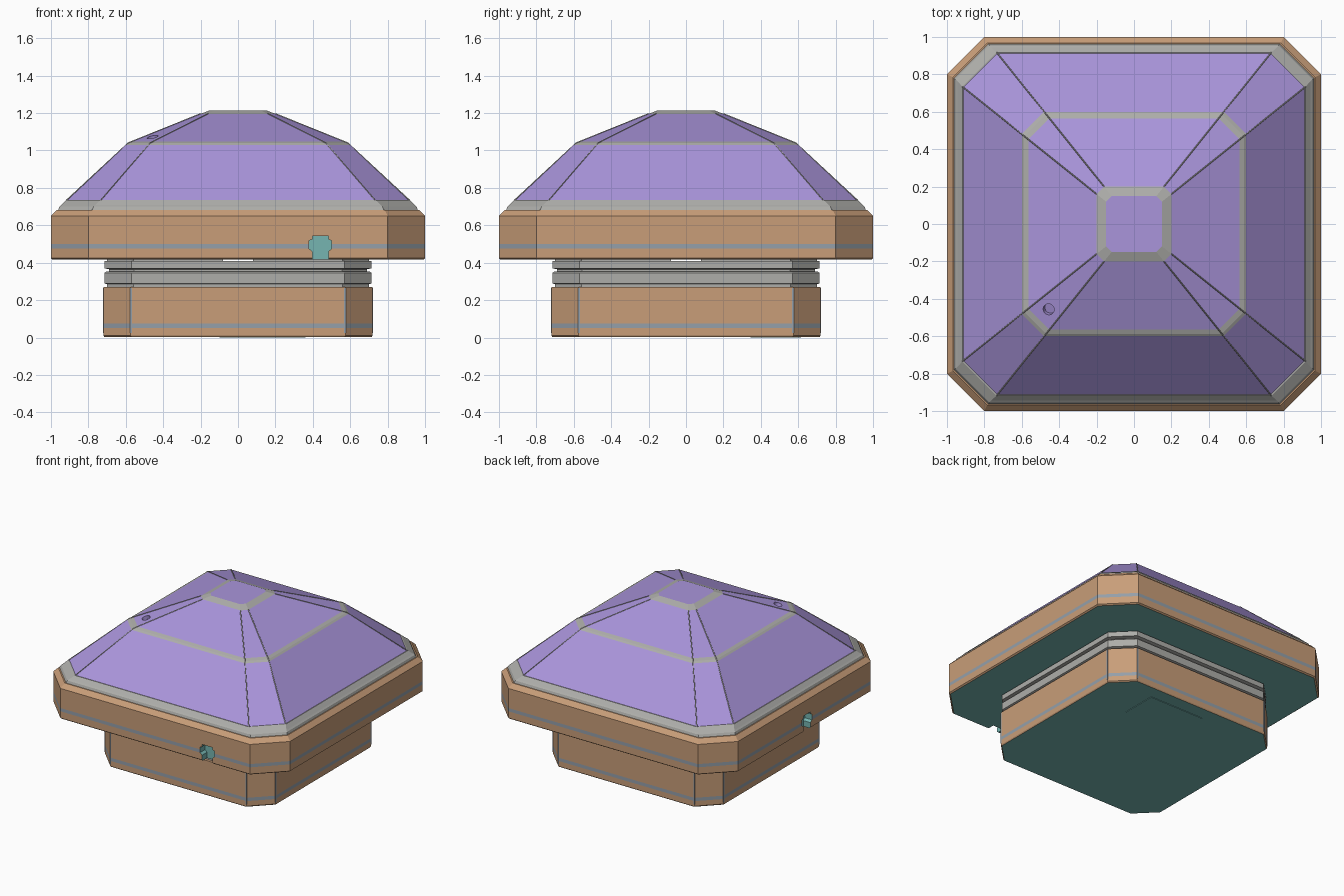
import bpy, bmesh
from math import pi
from mathutils import Matrix, Vector

if "Cube" in bpy.data.objects:
    bpy.data.objects.remove(bpy.data.objects["Cube"])


def material(name, rgb):
    m = bpy.data.materials.new(name)
    m.diffuse_color = (*rgb, 1)
    m.use_nodes = True
    m.node_tree.nodes["Principled BSDF"].inputs["Base Color"].default_value = m.diffuse_color
    return m


TAN = material("tan", (0.58, 0.34, 0.19))
PURPLE = material("purple", (0.40, 0.30, 0.71))
TEAL = material("teal", (0.18, 0.46, 0.44))
STRIPE = material("blue_grey", (0.30, 0.35, 0.40))
GREY = material("grey", (0.42, 0.42, 0.40))
MATS = [TAN, PURPLE, TEAL, STRIPE, GREY]


def finish(name, bm, mats):
    bmesh.ops.recalc_face_normals(bm, faces=bm.faces)
    me = bpy.data.meshes.new(name)
    bm.to_mesh(me)
    bm.free()
    for m in mats:
        me.materials.append(m)
    ob = bpy.data.objects.new(name, me)
    bpy.context.collection.objects.link(ob)
    return ob


def ring(h, f, z):
    """Square of half width h with corners cut back to f."""
    return [Vector((x, y, z)) for x, y in
            ((f, -h), (h, -f), (h, f), (f, h), (-f, h), (-h, f), (-h, -f), (-f, -h))]


def loft(name, rows, bands, bottom, top):
    """Stack chamfered squares; bands gives the material of each step."""
    bm = bmesh.new()
    loops = [[bm.verts.new(p) for p in ring(*r)] for r in rows]
    for lo, hi, m in zip(loops, loops[1:], bands):
        for i in range(8):
            j = (i + 1) % 8
            bm.faces.new((lo[i], lo[j], hi[j], hi[i])).material_index = MATS.index(m)
    bm.faces.new(loops[0][::-1]).material_index = MATS.index(bottom)
    bm.faces.new(loops[-1]).material_index = MATS.index(top)
    return finish(name, bm, MATS)


def box(name, size, loc, mat):
    bm = bmesh.new()
    bmesh.ops.create_cube(bm, size=1, matrix=Matrix.Translation(loc) @ Matrix.Diagonal((*size, 1)))
    return finish(name, bm, [mat])


def cut(target, cutter):
    mod = target.modifiers.new("cut", 'BOOLEAN')
    mod.operation = 'DIFFERENCE'
    mod.solver = 'EXACT'
    mod.material_mode = 'TRANSFER'
    mod.object = cutter
    cutter.hide_render = True
    cutter.display_type = 'WIRE'


def port_cutter(name, side, along, half, z, turn):
    """Keyed port outline pushed into a wall, turned about z to its side."""
    outline = [(.043, -.02), (.043, .04), (.06, .055), (.06, .098), (.043, .104), (.043, .122)]
    pts = outline + [(-x, zz) for x, zz in reversed(outline)]
    bm = bmesh.new()
    face = bm.faces.new([bm.verts.new((along + x, -half - 0.03, z + zz)) for x, zz in pts])
    ext = bmesh.ops.extrude_face_region(bm, geom=[face])
    bmesh.ops.translate(bm, vec=(0, 0.09, 0),
                        verts=[v for v in ext["geom"] if isinstance(v, bmesh.types.BMVert)])
    bm.transform(Matrix.Rotation(turn, 4, 'Z'))
    return finish(name + "_" + side, bm, [TEAL])


# lower base with a painted stripe
base = loft("lower_base",
            [(.715, .57, .004), (.72, .575, .012), (.72, .575, .05), (.72, .575, .075), (.72, .575, .27)],
            [TAN, TAN, STRIPE, TAN], TEAL, TAN)
box("bottom_plate", (.46, .27, .008), (.13, .48, .004), TEAL)

# grooved neck, notched at the middle of each side
neck = loft("neck",
            [(.70, .56, .265), (.70, .56, .285), (.715, .57, .29), (.715, .57, .345), (.705, .565, .352),
             (.69, .555, .353), (.69, .555, .365), (.715, .57, .37), (.715, .57, .408), (.70, .56, .41),
             (.70, .56, .425)],
            [GREY] * 10, GREY, GREY)
for nm, size in (("x", (1.8, .16, .012)), ("y", (.16, 1.8, .012))):
    cut(neck, box("notch_cutter_" + nm, size, (0, 0, .414), TEAL))

# wide upper body with a painted stripe and bevelled top edge
body = loft("upper_body",
            [(.99, .795, .416), (1, .8, .424), (1, .8, .475), (1, .8, .50), (1, .8, .65), (.968, .785, .682)],
            [TAN, TAN, STRIPE, TAN, TAN], TEAL, TAN)

# stepped grey rim under the roof
loft("roof_rim",
     [(.962, .78, .68), (.955, .772, .70), (.945, .765, .708), (.918, .735, .735)],
     [GREY] * 3, GREY, GREY)

# two-pitch roof with grey trim bands
roof = loft("roof",
            [(.918, .735, .73), (.60, .48, 1.03), (.587, .47, 1.04), (.565, .452, 1.049),
             (.20, .16, 1.196), (.15, .12, 1.215)],
            [PURPLE, GREY, GREY, PURPLE, GREY], GREY, PURPLE)

# thin seams along the roof ridges
seams = bpy.data.curves.new("roof_seams", 'CURVE')
seams.dimensions = '3D'
seams.bevel_depth = .0035
seams.bevel_resolution = 0
for line in zip(ring(.918, .735, .733), ring(.587, .47, 1.04), ring(.20, .16, 1.196)):
    sp = seams.splines.new('POLY')
    sp.points.add(2)
    for p, co in zip(sp.points, line):
        p.co = (*co, 1)
seams.materials.append(GREY)
bpy.context.collection.objects.link(bpy.data.objects.new("roof_seams", seams))

# small round hole in the front left corner of the roof
normal = Vector((-.30, -.30, .91)).normalized()
bm = bmesh.new()
bmesh.ops.create_cone(bm, cap_ends=True, segments=20, radius1=.03, radius2=.03, depth=.06,
                      matrix=Matrix.Translation((-.457, -.457, 1.074))
                      @ normal.to_track_quat('Z', 'Y').to_matrix().to_4x4())
cut(roof, finish("roof_hole_cutter", bm, [PURPLE]))

# keyed ports: front and left of the upper body, back of the base
cut(body, port_cutter("port_cutter", "front", .44, 1.0, .42, 0))
cut(body, port_cutter("port_cutter", "left", .03, 1.0, .42, -pi / 2))
cut(base, port_cutter("port_cutter", "back", -.34, .72, .0, pi))

# narrow upright seams beside each base corner
for sx in (-1, 1):
    for sy in (-1, 1):
        box("corner_seam", (.01, .004, .24), (sx * .572, sy * .72, .145), STRIPE)
        box("corner_seam", (.004, .01, .24), (sx * .72, sy * .572, .145), STRIPE)
